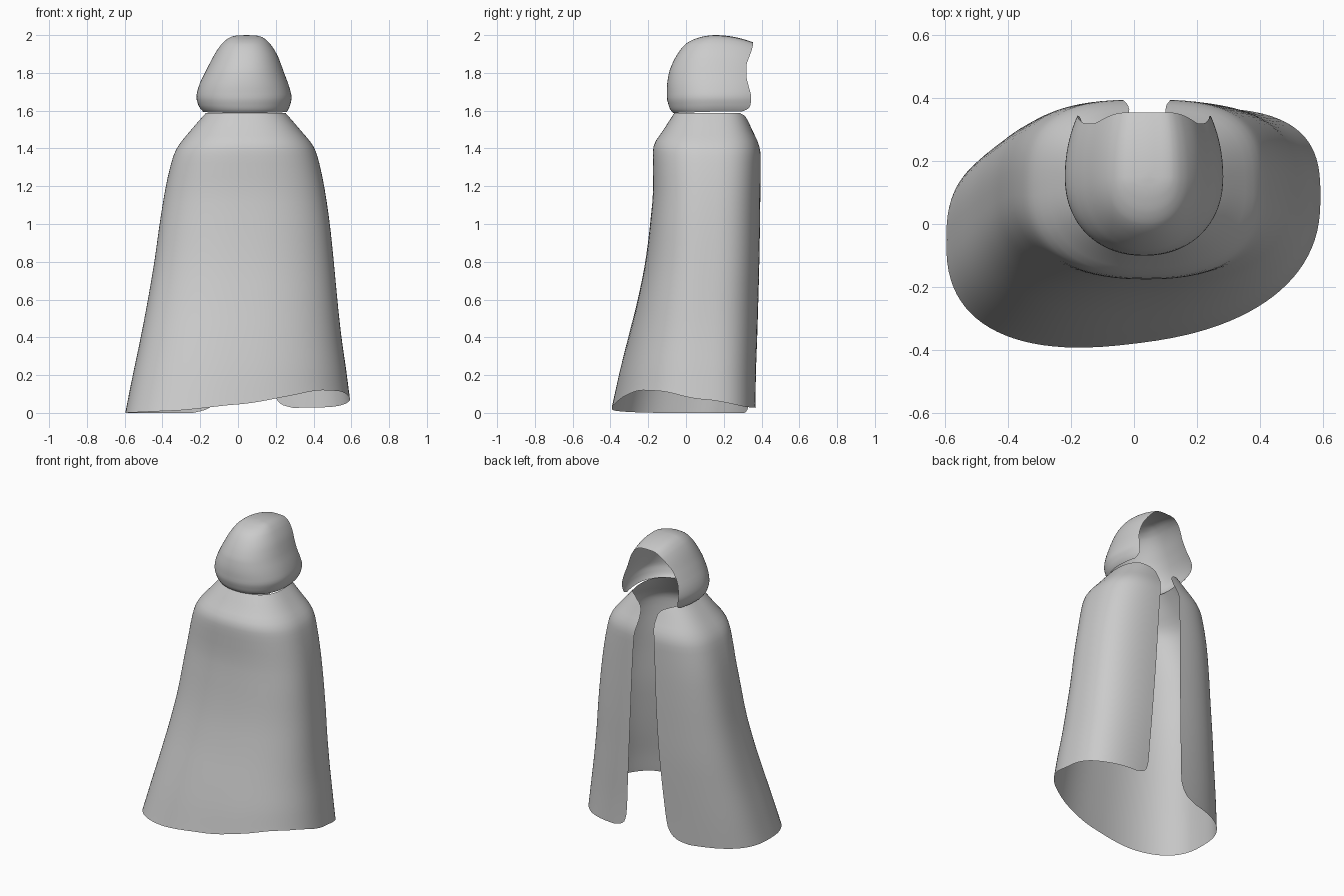
import bpy, bmesh, math

if "Cube" in bpy.data.objects:
    bpy.data.objects.remove(bpy.data.objects["Cube"])


def interp(table, p):
    """Monotone smooth interpolation of rows (key, values...)."""
    p = min(max(p, table[0][0]), table[-1][0])
    i = 0
    while i < len(table) - 2 and p > table[i + 1][0]:
        i += 1

    def slope(k, c):
        return (table[k + 1][c] - table[k][c]) / (table[k + 1][0] - table[k][0])

    def tangent(k, c):
        if k == 0:
            return slope(0, c)
        if k == len(table) - 1:
            return slope(k - 1, c)
        a, b = slope(k - 1, c), slope(k, c)
        return 0 if a * b <= 0 else 2 * a * b / (a + b)

    h = table[i + 1][0] - table[i][0]
    s = (p - table[i][0]) / h
    return [(2*s**3 - 3*s*s + 1) * table[i][c] + (s**3 - 2*s*s + s) * h * tangent(i, c)
            + (3*s*s - 2*s**3) * table[i + 1][c] + (s**3 - s*s) * h * tangent(i + 1, c)
            for c in range(1, len(table[0]))]


def spow(v, e):
    return math.copysign(abs(v) ** e, v)


def sheet(name, rows):
    """Skin a list of open cross-sections into a smooth surface."""
    bm = bmesh.new()
    grid = [[bm.verts.new(p) for p in row] for row in rows]
    for lo, hi in zip(grid, grid[1:]):
        for j in range(len(lo) - 1):
            bm.faces.new((lo[j], hi[j], hi[j + 1], lo[j + 1]))
    bmesh.ops.remove_doubles(bm, verts=bm.verts, dist=0.0004)
    for f in bm.faces:
        f.smooth = True
    me = bpy.data.meshes.new(name)
    bm.to_mesh(me)
    bm.free()
    ob = bpy.data.objects.new(name, me)
    bpy.context.collection.objects.link(ob)
    return ob


# Cloak sections: z, x min, x max, y back, y front, centre y, skew
CLOAK = [
    (0.00, -.597, .593, -.381, .347, .01, .12),
    (0.20, -.557, .572, -.345, .358, .03, .09),
    (0.40, -.515, .547, -.301, .370, .05, .065),
    (0.60, -.477, .526, -.254, .380, .07, .04),
    (0.80, -.443, .507, -.215, .387, .09, .025),
    (1.00, -.415, .486, -.190, .392, .10, .01),
    (1.20, -.382, .456, -.174, .395, .11, 0),
    (1.36, -.342, .420, -.176, .396, .11, 0),
    (1.41, -.318, .400, -.172, .389, .11, 0),
    (1.50, -.247, .328, -.118, .350, .12, 0),
    (1.588, -.170, .252, -.062, .312, .12, 0),
]
# Edges of the opening: z, left x, right x (rounded corners at both ends)
EDGES = [
    (0.00, -.24, .29), (0.015, -.175, .24), (0.04, -.135, .21), (0.10, -.10, .193),
    (0.30, -.08, .18), (0.80, -.05, .15), (1.38, -.033, .115), (1.47, -.015, .10),
    (1.53, -.02, .105), (1.565, -.055, .135), (1.588, -.12, .19),
]
# Hem height by angle: 90 = opening, 0 = right, -90 = back, -180 = left
HEM = [(-270, 0), (-180, 0), (-120, .012), (-90, .045), (-68, .088), (-45, .12),
       (-28, .115), (0, .072), (45, .03), (90, .025)]

FRONT_EXP, BACK_EXP = 2.9, 2.4
levels = [0, .007, .015, .025, .04, .06, .1, .15, .2] + [.2 + .07 * i for i in range(1, 17)]
levels += [1.36, 1.385, 1.41, 1.44, 1.47, 1.5, 1.53, 1.55, 1.565, 1.577, 1.588]
N = 88
rows = []
for z in levels:
    x0, x1, yb, yf, cy, skew = interp(CLOAK, z)
    xl, xr = interp(EDGES, z)
    cx, rx = (x0 + x1) / 2, (x1 - x0) / 2
    t_right = math.acos(spow((xr - cx) / rx, FRONT_EXP / 2))
    t_left = math.acos(spow((xl - cx) / rx, FRONT_EXP / 2)) - 2 * math.pi
    t_left = -2 * math.pi + math.acos(spow((xl - cx) / rx, FRONT_EXP / 2))
    row = []
    for j in range(N + 1):
        t = t_right + (t_left - t_right) * j / N
        front = math.sin(t) > 0
        e = 2 / (FRONT_EXP if front else BACK_EXP)
        px = rx * spow(math.cos(t), e)
        r = yf - cy if front else cy - yb
        py = cy + r * spow(math.sin(t), e) + skew * px
        lift = interp(HEM, math.degrees(t))[0] * max(0, 1 - z / 0.6) ** 2
        row.append((cx + px, py, z + lift))
    rows.append(row)
sheet("cloak", rows)

# Hood sections: z, centre x, half width, y back, y of face edge
HOOD = [
    (1.595, .037, .222, -.068, .295),
    (1.61, .035, .233, -.082, .328),
    (1.63, .033, .243, -.091, .341),
    (1.67, .032, .252, -.101, .345),
    (1.72, .031, .242, -.101, .335),
    (1.80, .034, .210, -.090, .319),
    (1.85, .038, .188, -.072, .320),
    (1.90, .041, .164, -.045, .333),
    (1.95, .042, .131, -.005, .348),
    (1.975, .043, .106, .035, .353),
    (1.99, .044, .082, .080, .355),
    (1.997, .045, .055, .115, .355),
    (2.00, .045, .000, .150, .355),
]
CY, FRONT_R, E = .15, .36, 2 / 2.15
levels = []
for a, b in zip(HOOD, HOOD[1:]):
    levels += [a[0] + (b[0] - a[0]) * k / 3 for k in range(3)]
levels.append(2.0)
rows = []
for z in levels:
    cx, w, yb, yf = interp(HOOD, z)
    half = [(w * math.sqrt(1 - ((yf - CY) * (1 - k / 10) / FRONT_R) ** 2),
             CY + (yf - CY) * (1 - k / 10)) for k in range(10)]
    back = [(w * spow(math.cos(math.pi * k / 36), E),
             CY - (CY - yb) * abs(math.sin(math.pi * k / 36)) ** E) for k in range(37)]
    row = []
    for x, y in half + back + [(-x, y) for x, y in reversed(half)]:
        drop = .036 * (max(0, y - CY) / .2) ** 2 * max(0, (z - 1.7) / .3)
        # the back rim sags a little over the collar
        drop += .008 * max(0, (CY - y) / .25) * max(0, (1.67 - z) / .075)
        row.append((cx + x, y, z - drop))
    rows.append(row)
sheet("hood", rows)
